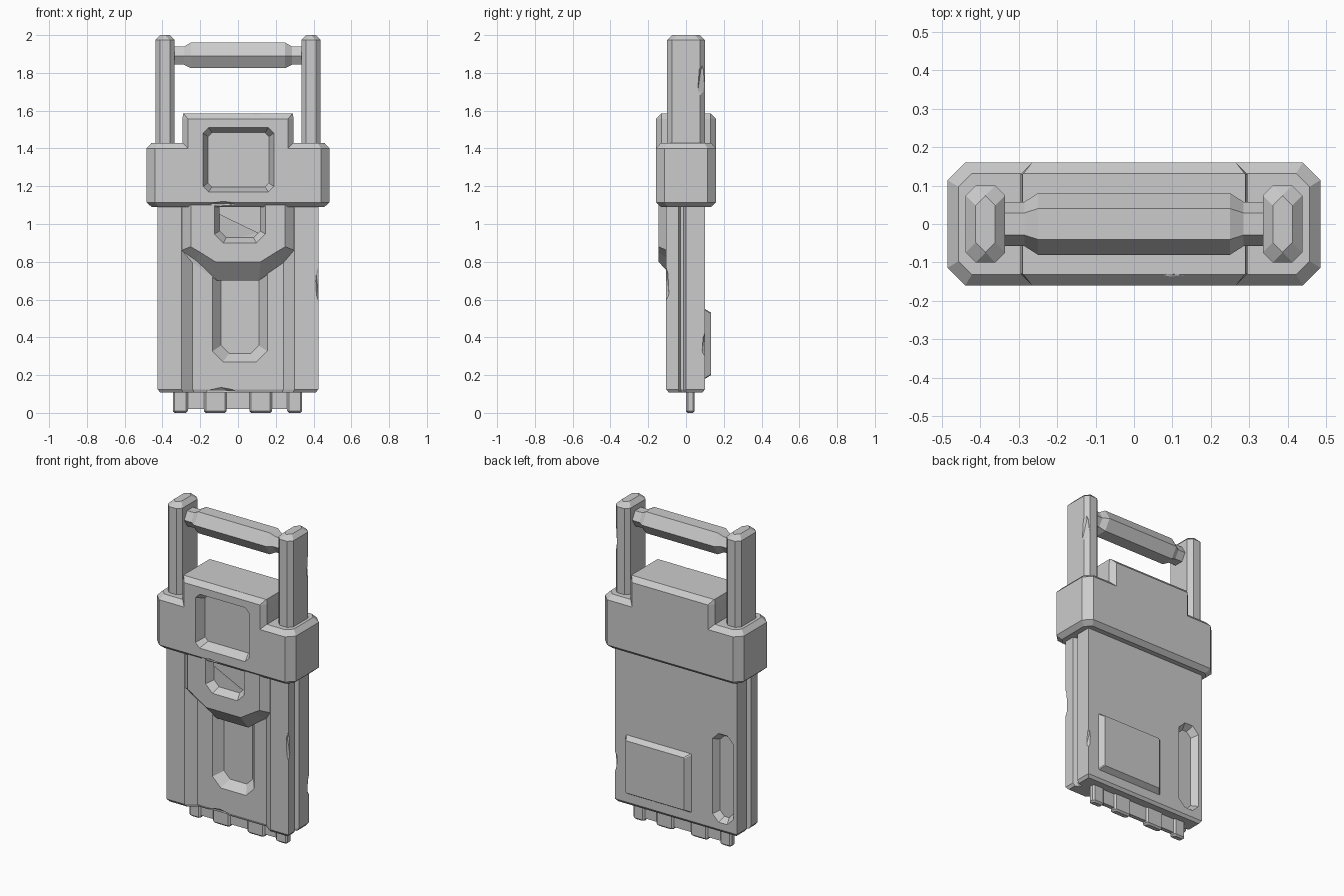
import bpy, bmesh
from mathutils import Vector

cube = bpy.data.objects.get("Cube")
if cube:
    bpy.data.objects.remove(cube, do_unlink=True)

grey = bpy.data.materials.new("plain_grey")
grey.use_nodes = True
GREY = (0.6, 0.6, 0.6, 1)
grey.diffuse_color = GREY
grey.node_tree.nodes["Principled BSDF"].inputs["Base Color"].default_value = GREY


def finish(name, bm):
    bmesh.ops.recalc_face_normals(bm, faces=bm.faces)
    mesh = bpy.data.meshes.new(name)
    bm.to_mesh(mesh)
    bm.free()
    mesh.materials.append(grey)
    obj = bpy.data.objects.new(name, mesh)
    bpy.context.collection.objects.link(obj)
    return obj


def loft(name, rings):
    """Closed solid through rings that share a point count."""
    bm = bmesh.new()
    loops = [[bm.verts.new(p) for p in ring] for ring in rings]
    n = len(loops[0])
    for a, b in zip(loops, loops[1:]):
        for i in range(n):
            j = (i + 1) % n
            bm.faces.new((a[i], a[j], b[j], b[i]))
    bm.faces.new(loops[0])
    bm.faces.new(loops[-1])
    return finish(name, bm)


def rect(u0, u1, v0, v1, c):
    """Rectangle with chamfered corners."""
    return [(u0 + c, v0), (u1 - c, v0), (u1, v0 + c), (u1, v1 - c),
            (u1 - c, v1), (u0 + c, v1), (u0, v1 - c), (u0, v0 + c)]


def at_z(pts, z):
    return [(x, y, z) for x, y in pts]


def at_y(pts, y):
    return [(x, y, z) for x, z in pts]


def both(half):
    """Complete a half outline by mirroring it in x."""
    return half + [(-p[0], *p[1:]) for p in reversed(half)]


def box(name, x0, x1, y0, y1, z0, z1, bevel=0.0):
    b = bevel
    return loft(name, [at_z(rect(x0 + b, x1 - b, y0 + b, y1 - b, b or 0.004), z0),
                       at_z(rect(x0, x1, y0, y1, b or 0.004), z0 + b or z0),
                       at_z(rect(x0, x1, y0, y1, b or 0.004), z1 - b - 0.001),
                       at_z(rect(x0 + b, x1 - b, y0 + b, y1 - b, b or 0.004), z1)])


def combine(target, tool, operation="DIFFERENCE"):
    mod = target.modifiers.new("combine", "BOOLEAN")
    mod.operation, mod.solver, mod.object = operation, "EXACT", tool
    bpy.context.view_layer.objects.active = target
    bpy.ops.object.modifier_apply(modifier=mod.name)
    bpy.data.objects.remove(tool, do_unlink=True)


def pocket(target, x0, x1, z0, z1, c, y, floor, slope):
    """Recess with sloping walls, from surface y down to floor."""
    s = slope
    out = y + (y - floor) * 0.2
    o = s * 0.2
    combine(target, loft("cutter", [
        at_y(rect(x0 - o, x1 + o, z0 - o, z1 + o, c), out),
        at_y(rect(x0 + s, x1 - s, z0 + s, z1 - s, c * 0.7), floor)]))


def chip(target, centre, size):
    """Small faceted nick in an edge."""
    bm = bmesh.new()
    bmesh.ops.create_icosphere(bm, subdivisions=1, radius=1)
    for v in bm.verts:
        v.co = Vector(centre) + v.co * Vector(size)
    combine(target, finish("cutter", bm))


# Main body: grooved sides and a shallow front channel
section = both([(0.24, -0.06), (0.30, -0.105), (0.425, -0.105), (0.425, -0.04),
                (0.395, -0.028), (0.395, -0.012), (0.425, 0.0), (0.425, 0.10)])
inset = [(x * 0.97, y * 0.87) for x, y in section]
body = loft("body", [at_z(inset, 0.108), at_z(section, 0.125), at_z(section, 1.15)])
pocket(body, -0.135, 0.155, 0.27, 0.80, 0.06, -0.06, -0.01, 0.045)
pocket(body, -0.40, -0.255, 0.17, 0.73, 0.045, 0.10, 0.06, 0.025)
chip(body, (0.435, -0.115, 0.68), (0.03, 0.03, 0.13))
chip(body, (0.435, 0.11, 0.36), (0.03, 0.03, 0.09))
chip(body, (-0.09, -0.06, 0.105), (0.10, 0.02, 0.03))

# Raised front shield with a sloping lower lip
shield = loft("front_shield", [
    both([(0.25, -0.145, 1.15), (0.25, -0.145, 0.88),
          (0.20, -0.145, 0.85), (0.12, -0.145, 0.80)]),
    both([(0.30, -0.10, 1.15), (0.30, -0.10, 0.86),
          (0.24, -0.055, 0.79), (0.11, -0.055, 0.70)])])
pocket(shield, -0.125, 0.145, 0.90, 1.30, 0.05, -0.145, -0.10, 0.028)

# Raised plate on the back
loft("back_plate", [at_y(rect(-0.11, 0.35, 0.18, 0.55, 0.005), 0.09),
                    at_y(rect(-0.11, 0.35, 0.18, 0.55, 0.005), 0.10),
                    at_y(rect(-0.08, 0.33, 0.20, 0.53, 0.005), 0.133)])

# Collar with a raised middle block and a front window recess
wide = rect(-0.485, 0.485, -0.16, 0.16, 0.046)
slim = rect(-0.457, 0.457, -0.132, 0.132, 0.035)
collar = loft("collar", [at_z(slim, 1.09), at_z(wide, 1.115),
                         at_z(wide, 1.40), at_z(slim, 1.43)])
block = loft("collar_block", [
    at_z(rect(-0.295, 0.295, -0.16, 0.16, 0.03), 1.25),
    at_z(rect(-0.295, 0.295, -0.16, 0.16, 0.03), 1.555),
    at_z(rect(-0.29, 0.29, -0.132, 0.132, 0.003), 1.585)])
combine(collar, block, "UNION")
pocket(collar, -0.185, 0.19, 1.17, 1.51, 0.03, -0.16, -0.10, 0.026)
chip(collar, (0.12, -0.155, 1.595), (0.12, 0.03, 0.025))
chip(collar, (-0.08, -0.16, 1.10), (0.10, 0.025, 0.02))

# Handle rails
for side, name in ((-1, "right_rail"), (1, "left_rail")):
    x0, x1 = sorted((side * 0.335, side * 0.438))
    rail = box(name, x0, x1, -0.10, 0.10, 1.39, 2.0, 0.026)
    if side > 0:
        chip(rail, (0.445, 0.105, 1.76), (0.035, 0.05, 0.13))

# Six-sided grip with narrowed ends
hexagon = [(-0.08, 0), (-0.04, 0.07), (0.04, 0.07),
           (0.08, 0), (0.04, -0.065), (-0.04, -0.065)]
loft("handle_grip", [[(x, y * s, 1.89 + z * s) for y, z in hexagon]
                     for x, s in ((-0.36, 0.72), (-0.285, 0.72), (-0.25, 1),
                                  (0.25, 1), (0.285, 0.72), (0.36, 0.72))])

# Bottom connector with teeth
box("connector_plate", -0.335, 0.335, 0.01, 0.036, 0.02, 0.15)
for i, (x0, x1) in enumerate(((-0.345, -0.265), (-0.18, -0.06),
                              (0.06, 0.18), (0.26, 0.34))):
    box(f"connector_tooth_{i + 1}", x0, x1, 0.0, 0.046, 0.0, 0.15, 0.01)
